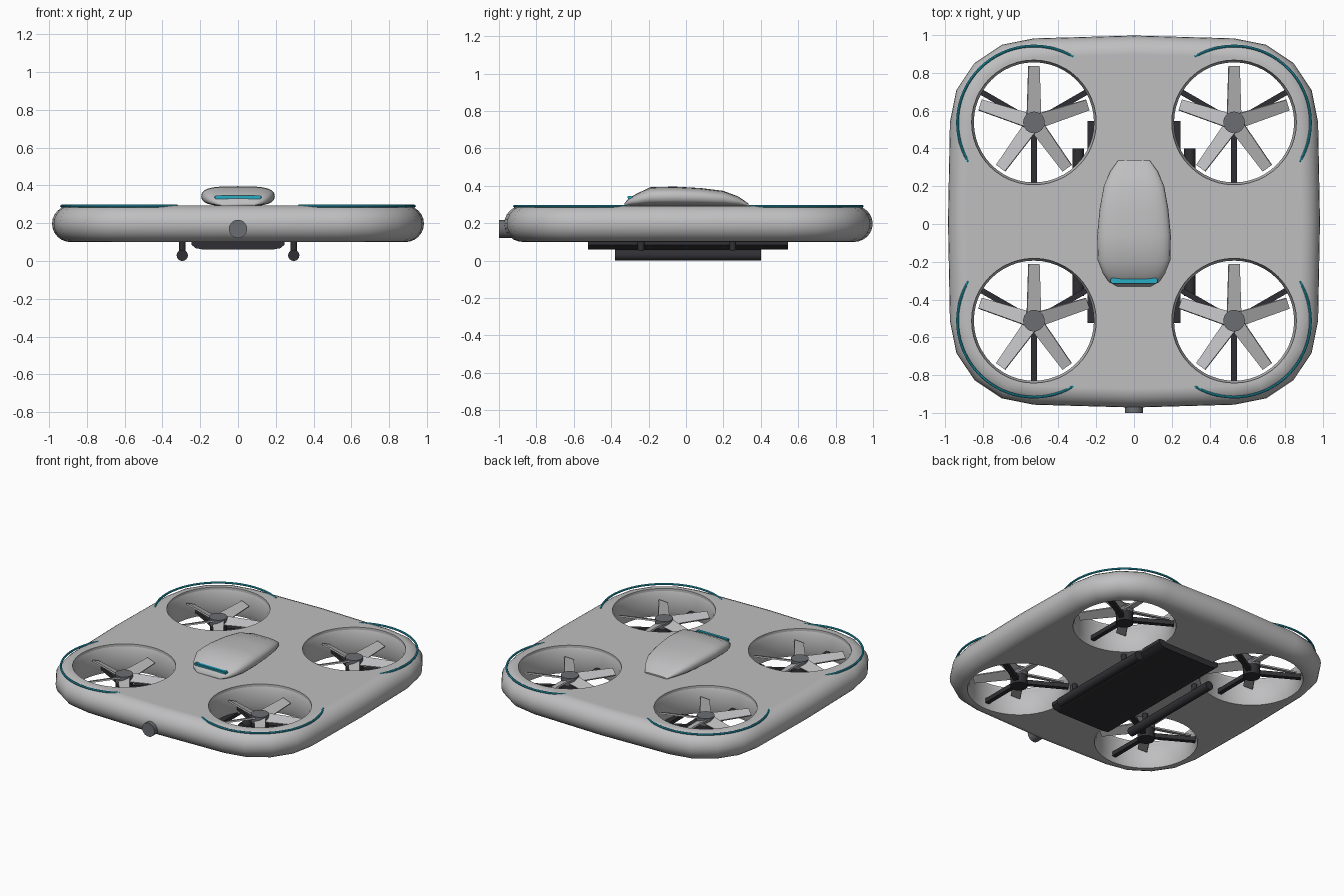
import bpy, bmesh
from math import sin, cos, pi, radians, copysign
from mathutils import Matrix, Vector

if "Cube" in bpy.data.objects:
    bpy.data.objects.remove(bpy.data.objects["Cube"])


def material(name, color):
    m = bpy.data.materials.new(name)
    m.use_nodes = True
    m.diffuse_color = (*color, 1)
    m.node_tree.nodes["Principled BSDF"].inputs["Base Color"].default_value = (*color, 1)
    return m


SHELL = material("light grey shell", (0.52, 0.52, 0.53))
METAL = material("mid grey metal", (0.15, 0.155, 0.17))
DARK = material("dark graphite", (0.03, 0.03, 0.035))
CYAN = material("cyan light", (0.02, 0.42, 0.56))


def finish(bm, name, mat, angle=35):
    bmesh.ops.recalc_face_normals(bm, faces=bm.faces)
    mesh = bpy.data.meshes.new(name)
    bm.to_mesh(mesh)
    bm.free()
    mesh.materials.append(mat)
    ob = bpy.data.objects.new(name, mesh)
    bpy.context.collection.objects.link(ob)
    bpy.ops.object.select_all(action="DESELECT")
    ob.select_set(True)
    bpy.context.view_layer.objects.active = ob
    bpy.ops.object.shade_smooth_by_angle(angle=radians(angle))
    return ob


def loft(bm, rings, closed=False):
    """Skin closed loops of points; cap the ends or join last to first."""
    loops = [[bm.verts.new(p) for p in ring] for ring in rings]
    pairs = list(zip(loops, loops[1:]))
    if closed:
        pairs.append((loops[-1], loops[0]))
    else:
        bm.faces.new(loops[0])
        bm.faces.new(loops[-1])
    for a, b in pairs:
        for i in range(len(a)):
            j = (i + 1) % len(a)
            bm.faces.new((a[i], a[j], b[j], b[i]))


def circle(cx, cy, r, z, n=48):
    return [(cx + r * cos(2 * pi * i / n), cy + r * sin(2 * pi * i / n), z) for i in range(n)]


def disc(bm, cx, cy, r, z0, z1, n=32):
    loft(bm, [circle(cx, cy, r, z0, n), circle(cx, cy, r, z1, n)])


def box(bm, size, matrix):
    bmesh.ops.create_cube(bm, size=1, matrix=matrix @ Matrix.Diagonal((*size, 1)))


# Layout shared by the parts
MID_Y = 0.013
CENTRES = [(sx * 0.53, MID_Y + sy * 0.525) for sx in (-1, 1) for sy in (-1, 1)]
LOW, HIGH = 0.10, 0.295


# Body: rounded square plate with a rounded rim
def outline(inset, z):
    pts = []
    for quarter in range(4):
        a0 = quarter * pi / 2
        cx = copysign(0.53, cos(a0 + pi / 4))
        cy = copysign(0.525, sin(a0 + pi / 4))
        pts.append(((0.985 - inset) * cos(a0), MID_Y + (0.985 - inset) * sin(a0), z))
        for k in range(5):
            a = a0 + k * pi / 8
            pts.append((cx + (0.445 - inset) * cos(a), MID_Y + cy + (0.445 - inset) * sin(a), z))
    return pts


half = (HIGH - LOW) / 2
bm = bmesh.new()
loft(bm, [outline(0.1 * (1 - cos(t)), LOW + half + half * sin(t))
          for t in (-pi / 2 + pi * i / 12 for i in range(13))])
body = finish(bm, "body", SHELL)

# Four duct openings cut through the body
bm = bmesh.new()
for cx, cy in CENTRES:
    disc(bm, cx, cy, 0.33, 0, 0.5, 48)
cutter = finish(bm, "duct_cutter", SHELL)
cutter.hide_render = True
cut = body.modifiers.new("ducts", "BOOLEAN")
cut.object, cut.operation, cut.solver = cutter, "DIFFERENCE", "EXACT"
bpy.context.view_layer.objects.active = body
bpy.ops.object.modifier_apply(modifier=cut.name)
bpy.data.objects.remove(cutter)
bpy.ops.object.select_all(action="DESELECT")
body.select_set(True)
bpy.ops.object.shade_smooth_by_angle(angle=radians(35))
body.modifiers.new("flat_top_shading", "WEIGHTED_NORMAL").keep_sharp = True

for n, (cx, cy) in enumerate(CENTRES, 1):
    # Duct wall
    bm = bmesh.new()
    profile = [(0.35, LOW + 0.01), (0.35, HIGH - 0.01), (0.343, HIGH - 0.004),
               (0.335, HIGH - 0.006), (0.318, 0.25), (0.318, 0.14), (0.33, LOW + 0.004)]
    loft(bm, [circle(cx, cy, r, z) for r, z in profile], closed=True)
    finish(bm, f"duct_{n}", SHELL)

    # Rotor blades
    bm = bmesh.new()
    for k in range(5):
        turn = Matrix.Translation((cx, cy, 0.215)) @ Matrix.Rotation(pi / 2 + k * 2 * pi / 5, 4, "Z")
        pitch = turn @ Matrix.Rotation(radians(22), 4, "X")
        rings = [[pitch @ Vector((r, y * w, z * 0.005)) for y, z in ((-1, -1), (1, -1), (1, 1), (-1, 1))]
                 for r, w in ((0.035, 0.04), (0.3, 0.031))]
        loft(bm, rings)
    finish(bm, f"rotor_blades_{n}", SHELL)

    # Hub cap
    bm = bmesh.new()
    disc(bm, cx, cy, 0.057, 0.19, 0.24)
    finish(bm, f"rotor_hub_{n}", METAL)

    # Motor and its three struts
    bm = bmesh.new()
    disc(bm, cx, cy, 0.055, 0.12, 0.19)
    for deg in (30, 150, 270):
        m = Matrix.Translation((cx, cy, 0.15)) @ Matrix.Rotation(radians(deg), 4, "Z")
        box(bm, (0.3, 0.03, 0.03), m @ Matrix.Translation((0.175, 0, 0)))
    finish(bm, f"motor_mount_{n}", DARK)

    # Light strip round the outer side of the duct
    bm = bmesh.new()
    facing = {(1, 1): 45, (-1, 1): 135, (-1, -1): 225, (1, -1): 315}[(1 if cx > 0 else -1, 1 if cy > 0 else -1)]
    rings = []
    for i in range(31):
        a = radians(facing - 76 + 152 * i / 30)
        rings.append([(cx + (0.405 + 0.007 * cos(t)) * cos(a), cy + (0.405 + 0.007 * cos(t)) * sin(a),
                       0.291 + 0.007 * sin(t)) for t in (k * pi / 4 for k in range(8))])
    loft(bm, rings)
    finish(bm, f"light_strip_{n}", CYAN)

# Canopy: rounded sections along y (position, half width, base, top)
stations = [(-0.33, 0.09, 0.29, 0.305), (-0.305, 0.135, 0.29, 0.335), (-0.26, 0.165, 0.29, 0.36),
            (-0.19, 0.193, 0.29, 0.393), (-0.06, 0.195, 0.29, 0.396), (0.08, 0.182, 0.29, 0.388),
            (0.2, 0.16, 0.29, 0.373), (0.28, 0.125, 0.29, 0.343), (0.335, 0.085, 0.29, 0.305)]
bm = bmesh.new()
rings = []
for y, w, low, top in stations:
    ring = []
    for k in range(24):
        c, s = cos(k * pi / 12), sin(k * pi / 12)
        ring.append((w * copysign(abs(c) ** 0.6, c), y,
                     (low + top) / 2 + (top - low) / 2 * copysign(abs(s) ** 0.75, s)))
    rings.append(ring)
loft(bm, rings)
finish(bm, "canopy", SHELL, 50)

# Canopy front light
bm = bmesh.new()
box(bm, (0.25, 0.028, 0.018), Matrix.Translation((0, -0.3, 0.338)))
bmesh.ops.bevel(bm, geom=bm.edges[:], offset=0.005, segments=2, affect="EDGES")
finish(bm, "canopy_light", CYAN)

# Nose camera
bm = bmesh.new()
bmesh.ops.create_cone(bm, cap_ends=True, segments=32, radius1=0.048, radius2=0.048, depth=0.08,
                      matrix=Matrix.Translation((0, -0.96, 0.17)) @ Matrix.Rotation(pi / 2, 4, "X"))
finish(bm, "nose_camera", METAL)

# Belly battery tray with chamfered lower sides
bm = bmesh.new()
section = [(-0.245, 0.11), (-0.245, 0.085), (-0.225, 0.068), (-0.18, 0.06),
           (0.18, 0.06), (0.225, 0.068), (0.245, 0.085), (0.245, 0.11)]
loft(bm, [[(x, y, z) for x, z in section] for y in (-0.525, 0.545)])
finish(bm, "battery_tray", DARK)

# Landing skids on posts
for side, sx in (("left", 1), ("right", -1)):
    bm = bmesh.new()
    bmesh.ops.create_cone(bm, cap_ends=True, segments=16, radius1=0.03, radius2=0.03, depth=0.78,
                          matrix=Matrix.Translation((sx * 0.295, 0.01, 0.03)) @ Matrix.Rotation(pi / 2, 4, "X"))
    for y in (-0.24, 0.25):
        disc(bm, sx * 0.295, y, 0.018, 0.03, 0.12, 12)
    finish(bm, f"{side}_skid", DARK)
